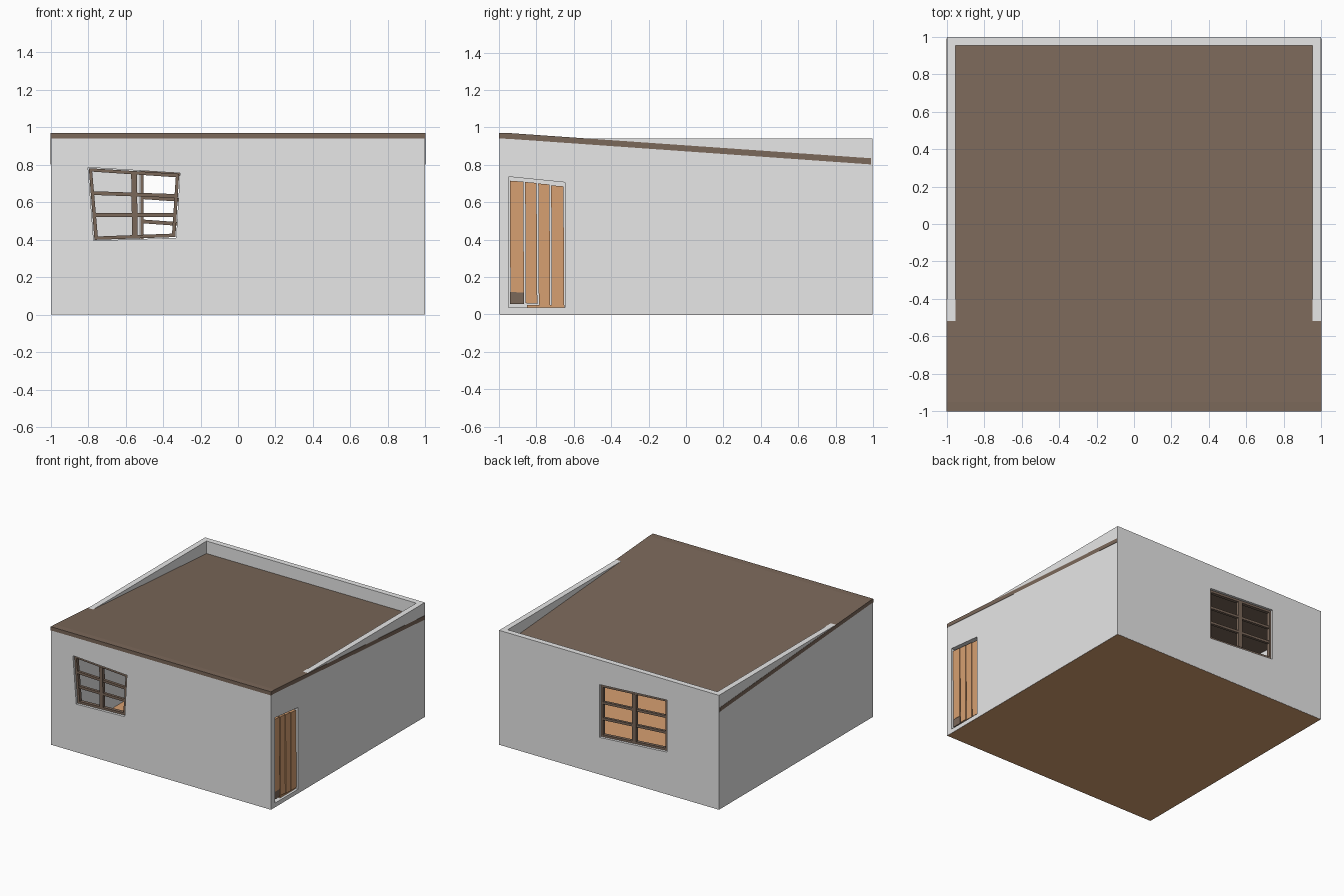
import bpy, bmesh

if "Cube" in bpy.data.objects:
    bpy.data.objects.remove(bpy.data.objects["Cube"])


def material(name, rgb):
    m = bpy.data.materials.new(name)
    m.diffuse_color = (*rgb, 1)
    m.use_nodes = True
    m.node_tree.nodes["Principled BSDF"].inputs["Base Color"].default_value = m.diffuse_color
    return m


PLASTER = material("pale grey plaster", (0.8, 0.8, 0.8))
BROWN = material("dark brown wood", (0.198, 0.138, 0.102))
ORANGE = material("light orange wood", (0.68, 0.35, 0.165))

W = 0.998        # wall outer half size
T = 0.046        # wall thickness
BASE, TOP = 0.001, 0.94

# Each wall plane maps (along, up, depth inwards) to world space
front = lambda u, v, d: (u, -W + d, v)
back = lambda u, v, d: (u, W - d, v)
right = lambda u, v, d: (W - d, u, v)
left = lambda u, v, d: (-W + d, u, v)


def finish(name, bm, mat):
    bmesh.ops.recalc_face_normals(bm, faces=bm.faces)
    me = bpy.data.meshes.new(name)
    bm.to_mesh(me)
    bm.free()
    me.materials.append(mat)
    ob = bpy.data.objects.new(name, me)
    bpy.context.collection.objects.link(ob)
    return ob


def prism(name, plane, outline, d0, d1, mat, hole=None, mitre=0.0):
    """Extrude an outline between two depths, optionally around a matching hole."""
    bm = bmesh.new()

    def ring(pts, d, shrink=0.0):
        return [bm.verts.new(plane(u - shrink * (1 if u > 0 else -1), v, d)) for u, v in pts]

    def bridge(a, b):
        n = len(a)
        for i in range(n):
            j = (i + 1) % n
            bm.faces.new((a[i], a[j], b[j], b[i]))

    o0, o1 = ring(outline, d0), ring(outline, d1, mitre)
    bridge(o0, o1)
    if hole:
        h0, h1 = ring(hole, d0), ring(hole, d1)
        bridge(h0, h1)
        bridge(o0, h0)
        bridge(o1, h1)
    else:
        bm.faces.new(o0)
        bm.faces.new(o1)
    return finish(name, bm, mat)


def rect(u0, u1, v0, v1):
    return [(u0, v0), (u1, v0), (u1, v1), (u0, v1)]


def inside(q, s, t):
    """Point inside a crooked quad, from its bottom left corner."""
    a, b, c, d = q
    return tuple((1 - t) * ((1 - s) * a[k] + s * b[k]) + t * ((1 - s) * d[k] + s * c[k])
                 for k in (0, 1))


def window(name, plane, q, mullion):
    # Frame ring, slightly smaller than the opening
    def inset(e):
        return [(q[0][0] + e, q[0][1] + e), (q[1][0] - e, q[1][1] + e),
                (q[2][0] - e, q[2][1] - e), (q[3][0] + e, q[3][1] - e)]
    prism(name + "_frame", plane, inset(0.004), 0.014, 0.042, BROWN, hole=inset(0.022))
    p = inset(0.02)
    # Upright in the middle
    b, t = inside(p, 0.5, 0), inside(p, 0.5, 1)
    h = mullion / 2
    prism(name + "_upright", plane,
          [(b[0] - h, b[1]), (b[0] + h, b[1]), (t[0] + h, t[1]), (t[0] - h, t[1])],
          0.012, 0.04, BROWN)
    # Two cross bars
    for i in (1, 2):
        l, r = inside(p, 0, i / 3), inside(p, 1, i / 3)
        h = 0.01
        prism(f"{name}_cross_bar_{i}", plane,
              [(l[0], l[1] - h), (r[0], r[1] - h), (r[0], r[1] + h), (l[0], l[1] + h)],
              0.016, 0.038, BROWN)


# Crooked openings
front_q = [(-0.77, 0.395), (-0.33, 0.41), (-0.31, 0.755), (-0.80, 0.785)]
back_q = [(-0.525, 0.348), (0.087, 0.305), (0.087, 0.738), (-0.525, 0.775)]
door_q = [(-0.948, 0.036), (-0.648, 0.036), (-0.648, 0.706), (-0.948, 0.736)]

# Walls, mitred at the corners
full = rect(-W, W, BASE, TOP)
prism("front_wall", front, full, 0, T, PLASTER, front_q, T)
prism("back_wall", back, full, 0, T, PLASTER, back_q, T)
prism("right_wall", right, full, 0, T, PLASTER, door_q, T)
prism("left_wall", left, full, 0, T, PLASTER, None, T)

# Windows
window("front_window", front, front_q, 0.03)
window("back_window", back, back_q, 0.036)

# Door planks, each a little crooked
planks = [(-0.942, -0.868, 0.12, 0.715), (-0.86, -0.797, 0.06, 0.708),
          (-0.79, -0.728, 0.052, 0.7), (-0.721, -0.653, 0.05, 0.69)]
for i, (y0, y1, z0, z1) in enumerate(planks):
    prism(f"door_plank_{i + 1}", right,
          [(y0 + 0.003, z0), (y1 + 0.002, z0 - 0.003), (y1 - 0.002, z1 - 0.005), (y0, z1)],
          0.012, 0.034, ORANGE)
prism("door_patch", right, rect(-0.94, -0.867, 0.055, 0.12), 0.014, 0.034, BROWN)
prism("door_threshold", right, rect(-0.85, -0.65, 0.034, 0.05), 0.02, 0.04, ORANGE)

# Floor
prism("floor", front, rect(-0.996, 0.996, 0, 0.034), 0.002, 2 * W - 0.002, ORANGE)

# Sloping roof slab, with a short level lip at the front
side = lambda u, v, d: (d, u, v)
prism("roof", side,
      [(-1, 0.94), (-0.95, 0.939), (0.99, 0.802), (0.99, 0.835), (-0.95, 0.97), (-1, 0.97)],
      -1, 1, BROWN)
